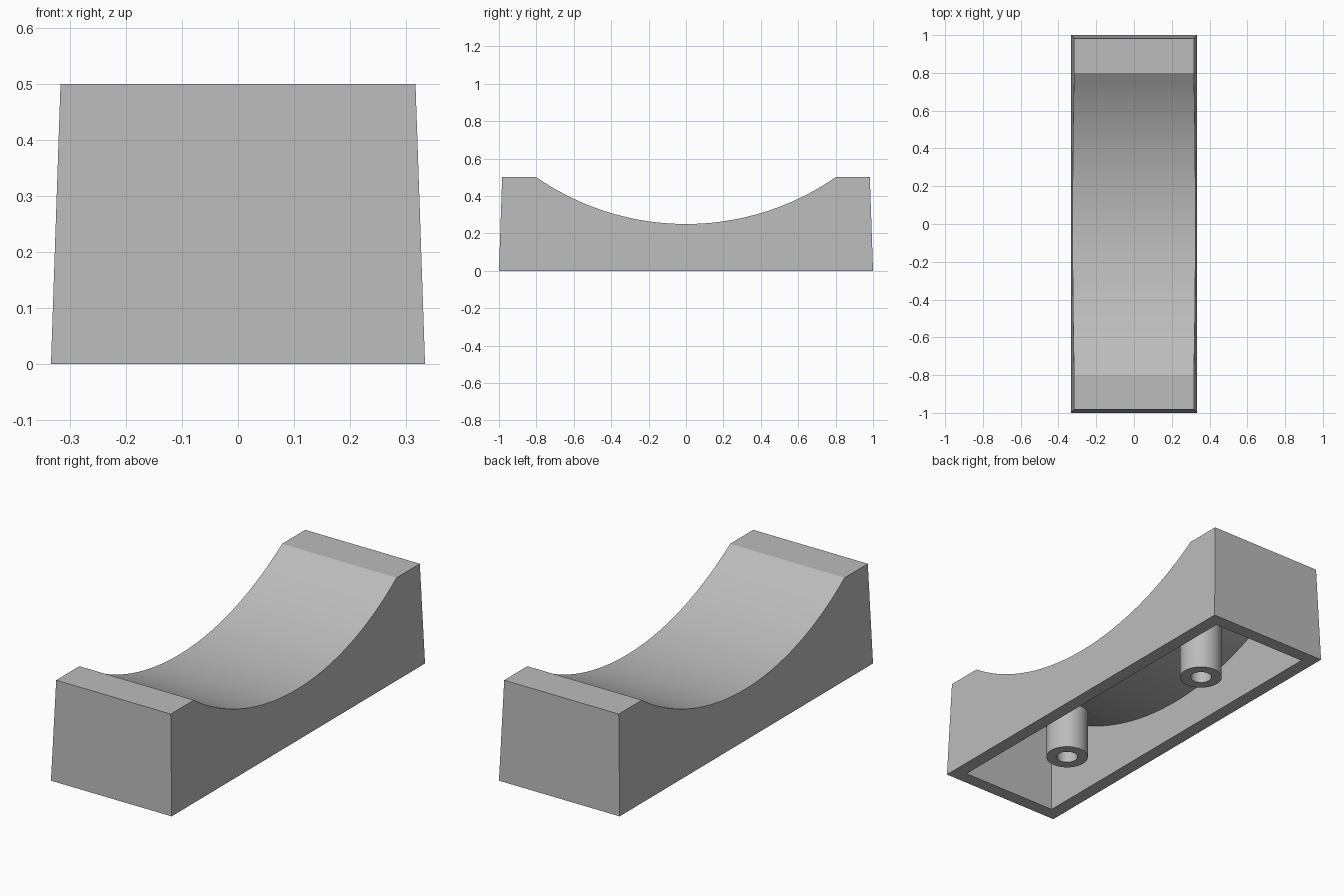
import bpy
import bmesh
import math

if "Cube" in bpy.data.objects:
    bpy.data.objects.remove(bpy.data.objects["Cube"], do_unlink=True)

LENGTH, WIDTH, HEIGHT = 2.0, 0.667, 0.5
WALL = 0.067
TAPER = 0.034            # inward lean of the walls per unit of height
RADIUS, CENTRE_Z = 1.405, 1.655
STEPS = 40

grey = bpy.data.materials.new("plain grey")
grey.use_nodes = True
colour = (0.5, 0.5, 0.5, 1)
grey.diffuse_color = colour
grey.node_tree.nodes["Principled BSDF"].inputs["Base Color"].default_value = colour


def finish(bm, name):
    bmesh.ops.recalc_face_normals(bm, faces=bm.faces)
    mesh = bpy.data.meshes.new(name)
    bm.to_mesh(mesh)
    bm.free()
    obj = bpy.data.objects.new(name, mesh)
    bpy.context.collection.objects.link(obj)
    mesh.materials.append(grey)
    bpy.ops.object.select_all(action="DESELECT")
    obj.select_set(True)
    bpy.context.view_layer.objects.active = obj
    bpy.ops.object.shade_smooth_by_angle(angle=math.radians(30))
    return obj


def saddle_z(y, inset):
    return CENTRE_Z - math.sqrt((RADIUS + inset) ** 2 - y * y)


def saddle_skin(bm, inset):
    """Open-bottomed tapered block with a scooped top; returns its bottom corners."""
    top = HEIGHT - inset
    half_x, half_y = WIDTH / 2 - inset, LENGTH / 2 - inset
    chord = math.sqrt((RADIUS + inset) ** 2 - (CENTRE_Z - top) ** 2)
    end = half_y - TAPER * top
    profile = [(-half_y, 0), (-end, top)]
    for i in range(STEPS + 1):
        y = chord * (2 * i / STEPS - 1)
        profile.append((y, saddle_z(y, inset)))
    profile += [(end, top), (half_y, 0)]
    sides = [[bm.verts.new((s * (half_x - TAPER * z), y, z)) for y, z in profile]
             for s in (-1, 1)]
    a, b = sides
    for i in range(len(profile) - 1):
        bm.faces.new((a[i], a[i + 1], b[i + 1], b[i]))
    for side in sides:
        bm.faces.new(side)
    return [a[0], b[0], b[-1], a[-1]]


# Hollow body: outer skin, inner skin and the bottom rim joining them
bm = bmesh.new()
outer = saddle_skin(bm, 0)
inner = saddle_skin(bm, WALL)
for i in range(4):
    j = (i + 1) % 4
    bm.faces.new((outer[i], outer[j], inner[j], inner[i]))
finish(bm, "saddle_body")


# Hollow pegs reaching from the base up to the curved ceiling
def peg(name, y0, r_out=0.1, r_in=0.05, sides=48):
    bm = bmesh.new()
    rings = []
    for r, at_top in ((r_out, True), (r_out, False), (r_in, False), (r_in, True)):
        ring = []
        for k in range(sides):
            t = math.tau * k / sides
            y = y0 + r * math.sin(t)
            z = saddle_z(y, WALL - 0.005) if at_top else 0
            ring.append(bm.verts.new((r * math.cos(t), y, z)))
        rings.append(ring)
    for n, ring in enumerate(rings):
        nxt = rings[(n + 1) % len(rings)]
        for k in range(sides):
            j = (k + 1) % sides
            bm.faces.new((ring[k], ring[j], nxt[j], nxt[k]))
    finish(bm, name)


for label, y0 in (("front_peg", -0.5), ("back_peg", 0.5)):
    peg(label, y0)
